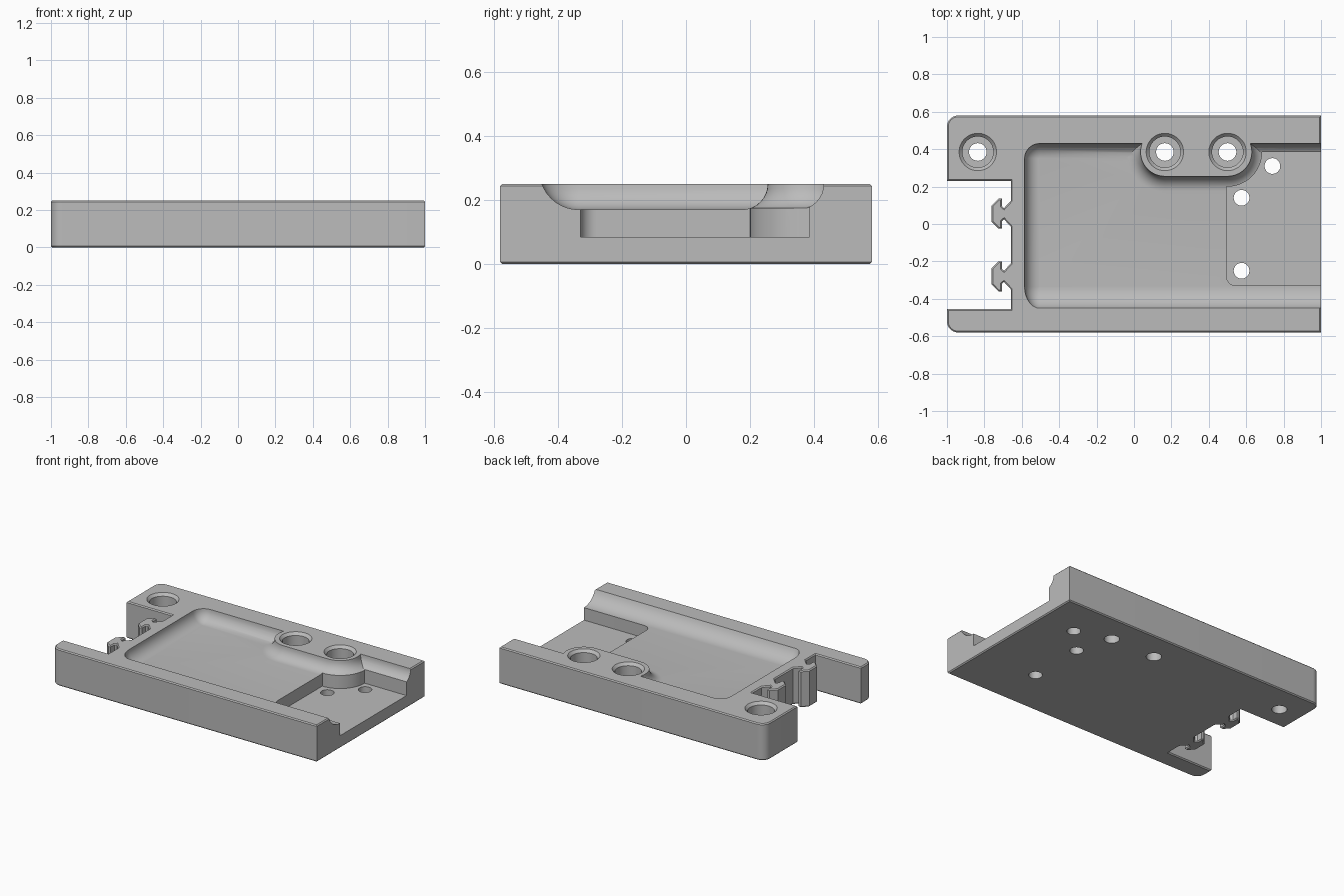
import bpy, bmesh
from math import sin, cos, pi, sqrt

if "Cube" in bpy.data.objects:
    bpy.data.objects.remove(bpy.data.objects["Cube"], do_unlink=True)

TOP = 0.25
FLOOR = 0.17
COVE = 0.08

grey = bpy.data.materials.new("plain_grey")
grey.use_nodes = True
COLOUR = (0.5, 0.5, 0.5, 1)
grey.diffuse_color = COLOUR
grey.node_tree.nodes["Principled BSDF"].inputs["Base Color"].default_value = COLOUR


def arc(cx, cy, rx, ry, start, end, steps=10):
    """Points on an elliptical arc, angles in quarter turns."""
    angles = [(start + (end - start) * i / steps) * pi / 2 for i in range(steps + 1)]
    return [(cx + rx * cos(a), cy + ry * sin(a)) for a in angles]


def loft(name, layers, chamfer=0):
    """Closed solid through (outline, z) layers, optionally chamfering both rims."""
    bm = bmesh.new()
    rings = [[bm.verts.new((x, y, z)) for x, y in outline] for outline, z in layers]
    n = len(rings[0])
    for low, high in zip(rings, rings[1:]):
        for i in range(n):
            j = (i + 1) % n
            bm.faces.new((low[i], low[j], high[j], high[i]))
    caps = [bm.faces.new(rings[0]), bm.faces.new(rings[-1])]
    bmesh.ops.recalc_face_normals(bm, faces=bm.faces)
    if chamfer:
        rim = [e for cap in caps for e in cap.edges]
        bmesh.ops.bevel(bm, geom=rim, offset=chamfer, segments=1, affect='EDGES')
    mesh = bpy.data.meshes.new(name)
    bm.to_mesh(mesh)
    bm.free()
    mesh.materials.append(grey)
    ob = bpy.data.objects.new(name, mesh)
    bpy.context.collection.objects.link(ob)
    return ob


def cut(target, cutter):
    """Subtract the cutter and delete it."""
    cutter.hide_render = True
    mod = target.modifiers.new("cut", 'BOOLEAN')
    mod.operation = 'DIFFERENCE'
    mod.solver = 'EXACT'
    mod.object = cutter
    bpy.context.view_layer.objects.active = target
    bpy.ops.object.modifier_apply(modifier=mod.name)
    bpy.data.objects.remove(cutter, do_unlink=True)


def circle(x, y, r):
    return arc(x, y, r, r, 0, 4, 48)[:-1]


def stadium(r):
    """Outline around the two neighbouring screw holes."""
    return arc(0.5, 0.385, r, r, -1, 1, 24) + arc(0.165, 0.385, r, r, 1, 3, 24)


# Plate outline: rounded left corners, open notch and two hooks
def hook(y):
    half = [(-0.658, 0.07), (-0.695, 0.03), (-0.707, 0.04),
            (-0.707, 0.08), (-0.725, 0.08), (-0.762, 0.042)]
    return [(x, y + d) for x, d in half] + [(x, y - d) for x, d in reversed(half)]


outline = [(1, -0.58), (1, 0.58)]
outline += arc(-0.94, 0.52, 0.06, 0.06, 1, 2)
outline += [(-1, 0.23), (-0.658, 0.23)]
outline += hook(0.055) + hook(-0.28)
outline += [(-0.658, -0.455), (-1, -0.455)]
outline += arc(-0.94, -0.52, 0.06, 0.06, 2, 3)
plate = loft("base_plate", [(outline, 0), (outline, TOP)], chamfer=0.007)


# Shallow pocket with coved walls, open to the right
def pocket_outline(z):
    off = COVE - sqrt(max(COVE ** 2 - (TOP - z) ** 2, 0))
    side = max(COVE - off, 0.002)
    front = max(sqrt(max(0.1227 ** 2 - (0.2927 - z) ** 2, 0)), 0.002)
    return ([(1.2, -0.335 - front), (1.2, 0.35 + side)]
            + arc(-0.505, 0.35, side, side, 1, 2)
            + arc(-0.505, -0.335, side, front, 2, 3))


heights = [TOP - COVE * sin(i / 8 * pi / 2) for i in range(9)]
pocket = loft("pocket_cutter", [(pocket_outline(TOP), 0.3)]
              + [(pocket_outline(z), z) for z in heights])

# Flared boss left standing around two screw holes
flare = [(stadium(0.13), 0.35)]
for i in range(9):
    a = i / 8 * pi / 2
    flare.append((stadium(0.13 + COVE * (1 - cos(a))), TOP - COVE * sin(a)))
flare.append((stadium(0.21), 0.15))
cut(pocket, loft("boss", flare))
cut(plate, pocket)

# Deep recess at the right end, curving around the boss
recess_outline = ([(1.2, -0.33), (1.2, 0.385)]
                  + arc(0.555, 0.325, 0.06, 0.06, 1, 2)
                  + arc(0.545, -0.28, 0.05, 0.05, 2, 3))
recess = loft("recess_cutter", [(recess_outline, 0.085), (recess_outline, 0.28)])
keep = stadium(0.185)
cut(recess, loft("recess_boss", [(keep, 0.05), (keep, 0.35)]))
cut(plate, recess)

# Counterbored screw holes
for x in (-0.835, 0.165, 0.5):
    profile = [(0.047, -0.05), (0.047, 0.1), (0.083, 0.1),
               (0.083, 0.232), (0.1, TOP), (0.1, 0.3)]
    cut(plate, loft("screw_hole", [(circle(x, 0.385, r), z) for r, z in profile]))

# Plain holes in the recess
for x, y in ((0.74, 0.31), (0.575, 0.14), (0.575, -0.25)):
    cut(plate, loft("pin_hole", [(circle(x, y, 0.042), z) for z in (-0.05, 0.2)]))

# Smooth the coves, keep the edges crisp
for ob in bpy.context.selected_objects:
    ob.select_set(False)
plate.select_set(True)
bpy.context.view_layer.objects.active = plate
bpy.ops.object.shade_smooth_by_angle(angle=pi / 6)
